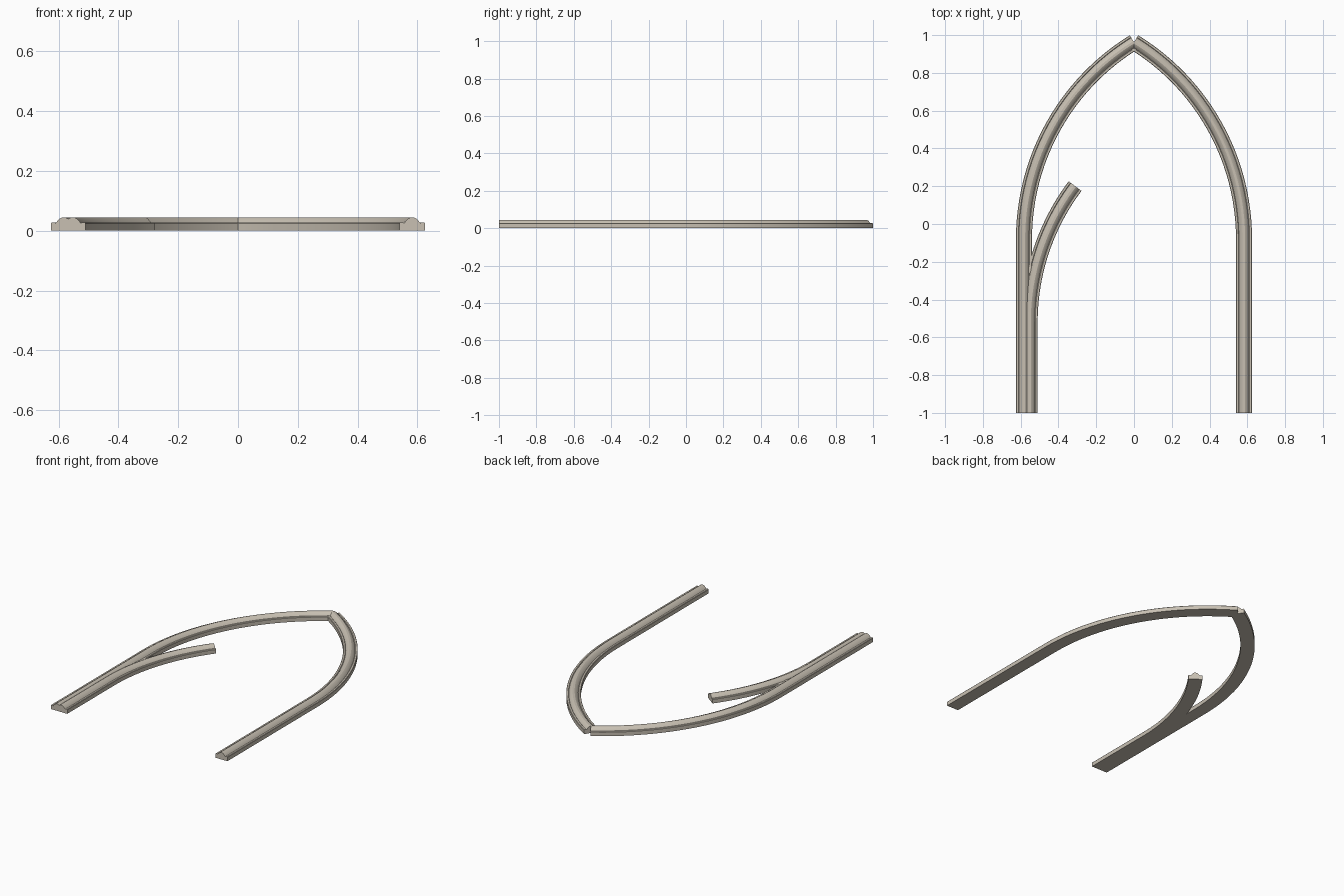
import bpy, bmesh, math

if "Cube" in bpy.data.objects:
    bpy.data.objects.remove(bpy.data.objects["Cube"])

stone = bpy.data.materials.new("warm_grey_stone")
stone.diffuse_color = (0.58, 0.53, 0.45, 1)
stone.use_nodes = True
stone.node_tree.nodes["Principled BSDF"].inputs["Base Color"].default_value = stone.diffuse_color

# Half cross-section of the moulding: flat ledge, small cove, rounded crown
HALF = [(0.0425, 0.0), (0.0425, 0.025), (0.040, 0.028), (0.030, 0.028),
        (0.027, 0.025), (0.022, 0.032), (0.014, 0.040), (0.006, 0.0445)]
PROFILE = HALF + [(-u, z) for u, z in reversed(HALF)]


def rib_path(x, y_spring, radius, end_x, steps=24):
    """Straight jamb, then an arc bending inwards until it reaches end_x."""
    sweep = math.acos(1 - (x - end_x) / radius)
    path = [(x, -1.0, 0.0)]
    for i in range(steps + 1):
        a = sweep * i / steps
        path.append((x - radius * (1 - math.cos(a)), y_spring + radius * math.sin(a), a))
    return path


def make_rib(name, path, side):
    """Sweep the moulding along the path; side is +1 right or -1 left."""
    bm = bmesh.new()
    rings = [[bm.verts.new((side * (x + u * math.cos(a)), y + u * math.sin(a), z))
              for u, z in PROFILE] for x, y, a in path]
    n = len(PROFILE)
    for r0, r1 in zip(rings, rings[1:]):
        for i in range(n):
            j = (i + 1) % n
            bm.faces.new((r0[i], r0[j], r1[j], r1[i]))
    bm.faces.new(rings[0])
    bm.faces.new(rings[-1])
    bmesh.ops.recalc_face_normals(bm, faces=bm.faces)
    mesh = bpy.data.meshes.new(name)
    bm.to_mesh(mesh)
    bm.free()
    mesh.materials.append(stone)
    obj = bpy.data.objects.new(name, mesh)
    bpy.context.collection.objects.link(obj)
    bpy.context.view_layer.objects.active = obj
    obj.select_set(True)
    bpy.ops.object.shade_smooth_by_angle(angle=math.radians(25))
    obj.select_set(False)


# Two main ribs meeting at the pointed apex
main = rib_path(0.5825, -0.08, 1.225, 0.0)
make_rib("right_arch_rib", main, 1)
make_rib("left_arch_rib", main, -1)

# Inner tracery rib springing from the left jamb
make_rib("branch_rib", rib_path(0.5525, -0.52, 1.2, 0.312), -1)
